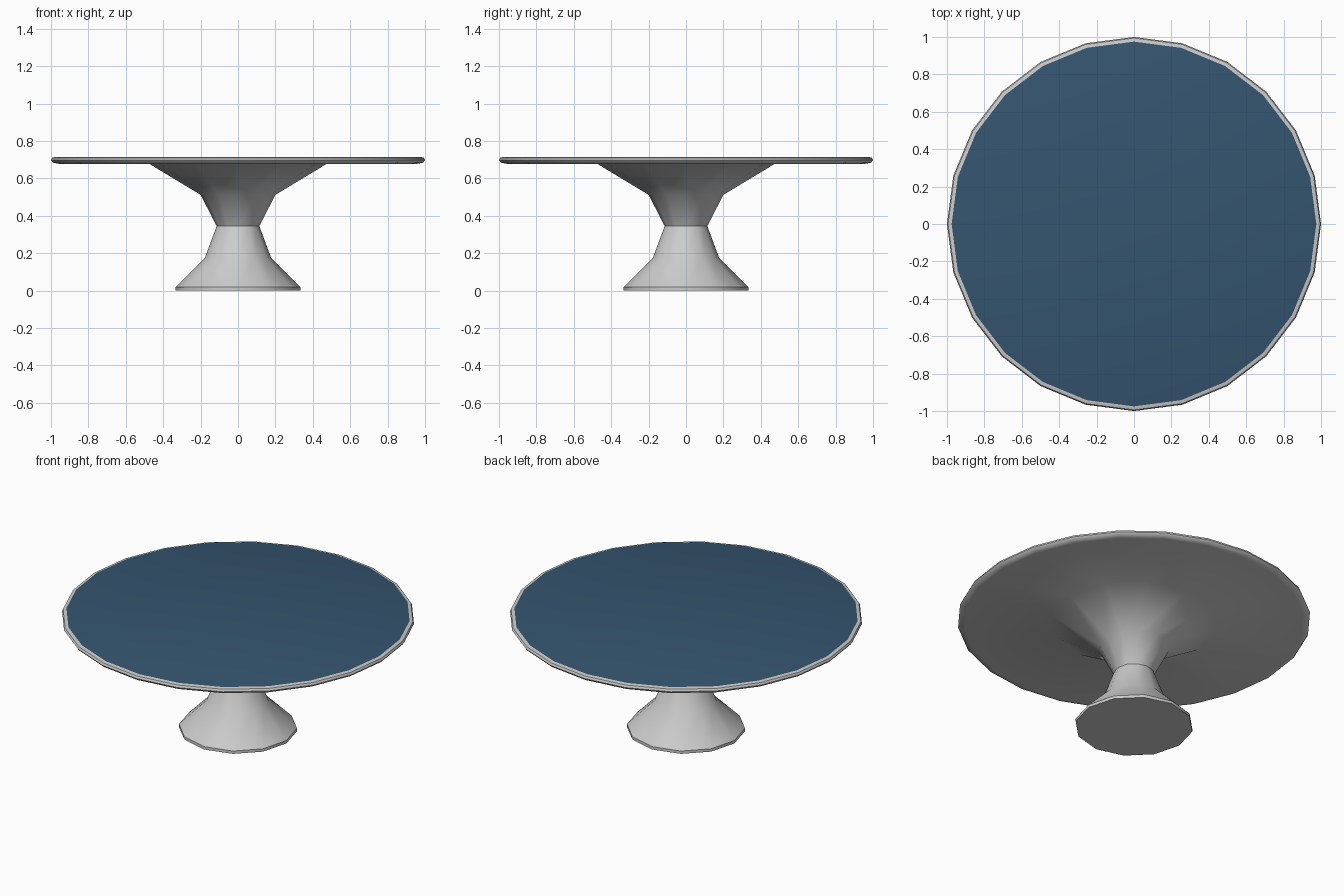
import bpy, bmesh
from math import cos, sin, tau, radians

if "Cube" in bpy.data.objects:
    bpy.data.objects.remove(bpy.data.objects["Cube"])

# (radius, height) profiles
FOOT = [(0.335, 0.0), (0.335, 0.018), (0.177, 0.175), (0.114, 0.345), (0.2, 0.512), (0.475, 0.678)]
RIM = [(0.96, 0.678), (0.99, 0.684), (1.0, 0.697), (0.994, 0.71), (0.975, 0.715)]


def rings(bm, profile, n):
    """Add stacked n-sided rings joined with quads."""
    out = [[bm.verts.new((r * cos(tau * i / n), r * sin(tau * i / n), z)) for i in range(n)]
           for r, z in profile]
    for a, b in zip(out, out[1:]):
        for i in range(n):
            j = (i + 1) % n
            bm.faces.new((a[i], a[j], b[j], b[i]))
    return out


def finish(bm, name):
    bmesh.ops.recalc_face_normals(bm, faces=bm.faces[:])
    mesh = bpy.data.meshes.new(name)
    bm.to_mesh(mesh)
    bm.free()
    ob = bpy.data.objects.new(name, mesh)
    bpy.context.collection.objects.link(ob)
    bpy.ops.object.select_all(action='DESELECT')
    ob.select_set(True)
    bpy.context.view_layer.objects.active = ob
    bpy.ops.object.shade_smooth_by_angle(angle=radians(42))
    return ob


# pedestal (12 sides) flowing into the table underside and rim (24 sides)
bm = bmesh.new()
foot = rings(bm, FOOT, 12)
rim = rings(bm, RIM, 24)
bm.faces.new(foot[0])
inner, outer = foot[-1], rim[0]
for i in range(12):
    a, b = inner[i], inner[(i + 1) % 12]
    p, q, r = outer[2 * i], outer[2 * i + 1], outer[(2 * i + 2) % 24]
    for tri in ((a, p, q), (a, q, b), (b, q, r)):
        bm.faces.new(tri)
# blue table surface closes the top
surface = bm.faces.new(rim[-1])
surface.material_index = 1
table = finish(bm, "pedestal_table")

grey = bpy.data.materials.new("grey_body")
grey.diffuse_color = (0.8, 0.8, 0.8, 1)
grey.use_nodes = True
grey.node_tree.nodes["Principled BSDF"].inputs["Base Color"].default_value = grey.diffuse_color
blue = bpy.data.materials.new("blue_surface")
blue.diffuse_color = (0.035, 0.09, 0.16, 1)
blue.use_nodes = True
blue.node_tree.nodes["Principled BSDF"].inputs["Base Color"].default_value = blue.diffuse_color
table.data.materials.append(grey)
table.data.materials.append(blue)
for poly in table.data.polygons:
    poly.material_index = 1 if poly.normal.z > 0.99 and poly.center.z > 0.7 else 0
